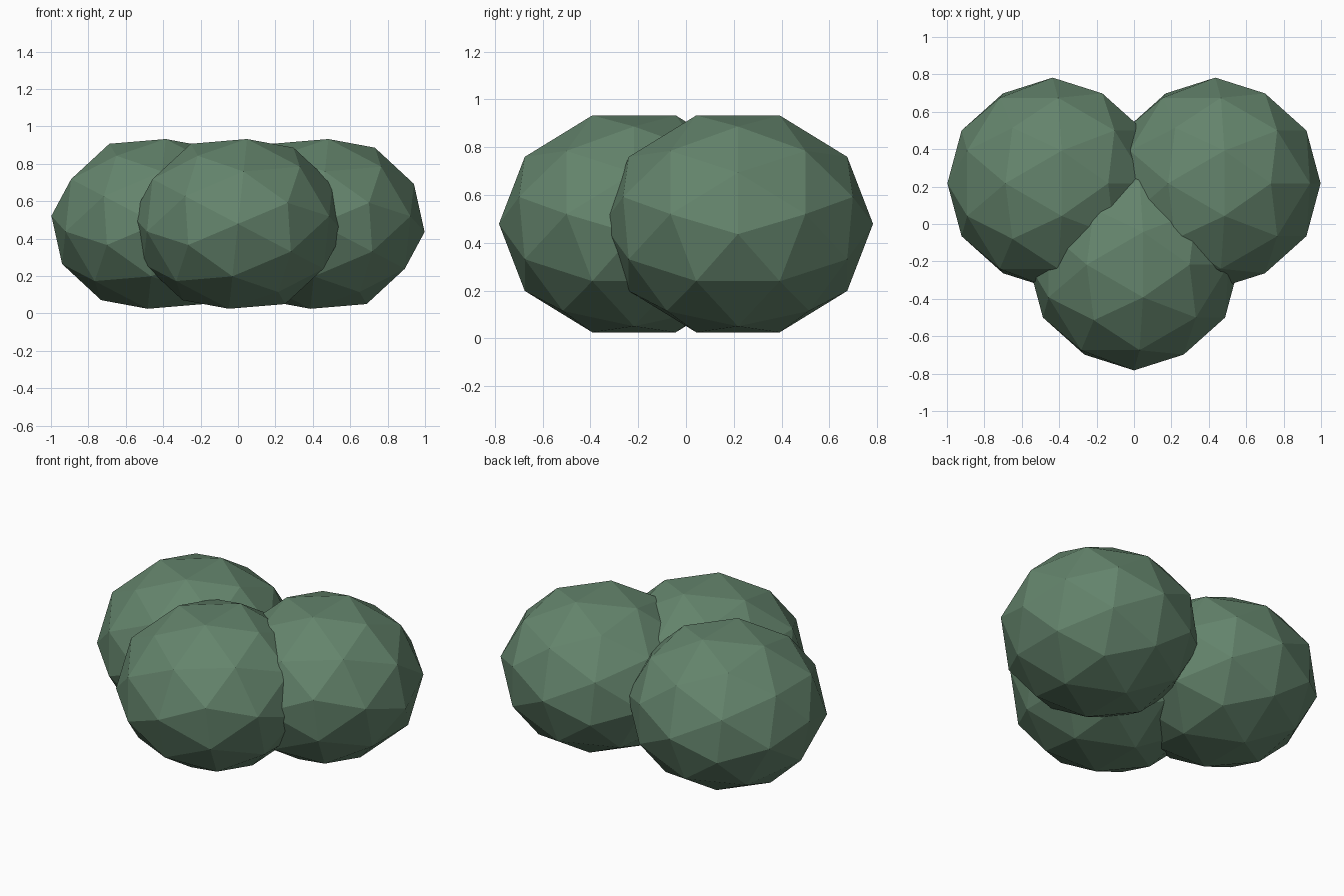
import bpy
import bmesh
import math
from mathutils import Matrix

cube = bpy.data.objects.get("Cube")
if cube:
    bpy.data.objects.remove(cube, do_unlink=True)

RADIUS = 0.565
HEIGHT = 0.479            # vertical half height of each clump
SPREAD = 1 - RADIUS       # sideways offset of the rear clumps

# Leaf colour
leaf = bpy.data.materials.new("leaf_green")
leaf.use_nodes = True
colour = (0.127, 0.231, 0.150, 1)
leaf.diffuse_color = colour
shader = leaf.node_tree.nodes["Principled BSDF"]
shader.inputs["Base Color"].default_value = colour
shader.inputs["Roughness"].default_value = 0.9


def clump(name, x, y):
    """Flattened low-poly ball, turned so an edge midpoint faces each axis."""
    bm = bmesh.new()
    bmesh.ops.create_icosphere(bm, subdivisions=2, radius=1)
    tilt = Matrix.Rotation(math.atan(2) / 2, 4, 'Y')
    bm.transform(Matrix.Diagonal((RADIUS, RADIUS, HEIGHT, 1)) @ tilt)
    mesh = bpy.data.meshes.new(name)
    bm.to_mesh(mesh)
    bm.free()
    mesh.materials.append(leaf)
    obj = bpy.data.objects.new(name, mesh)
    obj.location = (x, y, HEIGHT)
    bpy.context.collection.objects.link(obj)


# Three overlapping clumps of foliage
clump("front_clump", 0, -SPREAD / 2)
clump("left_clump", SPREAD, SPREAD / 2)
clump("right_clump", -SPREAD, SPREAD / 2)
